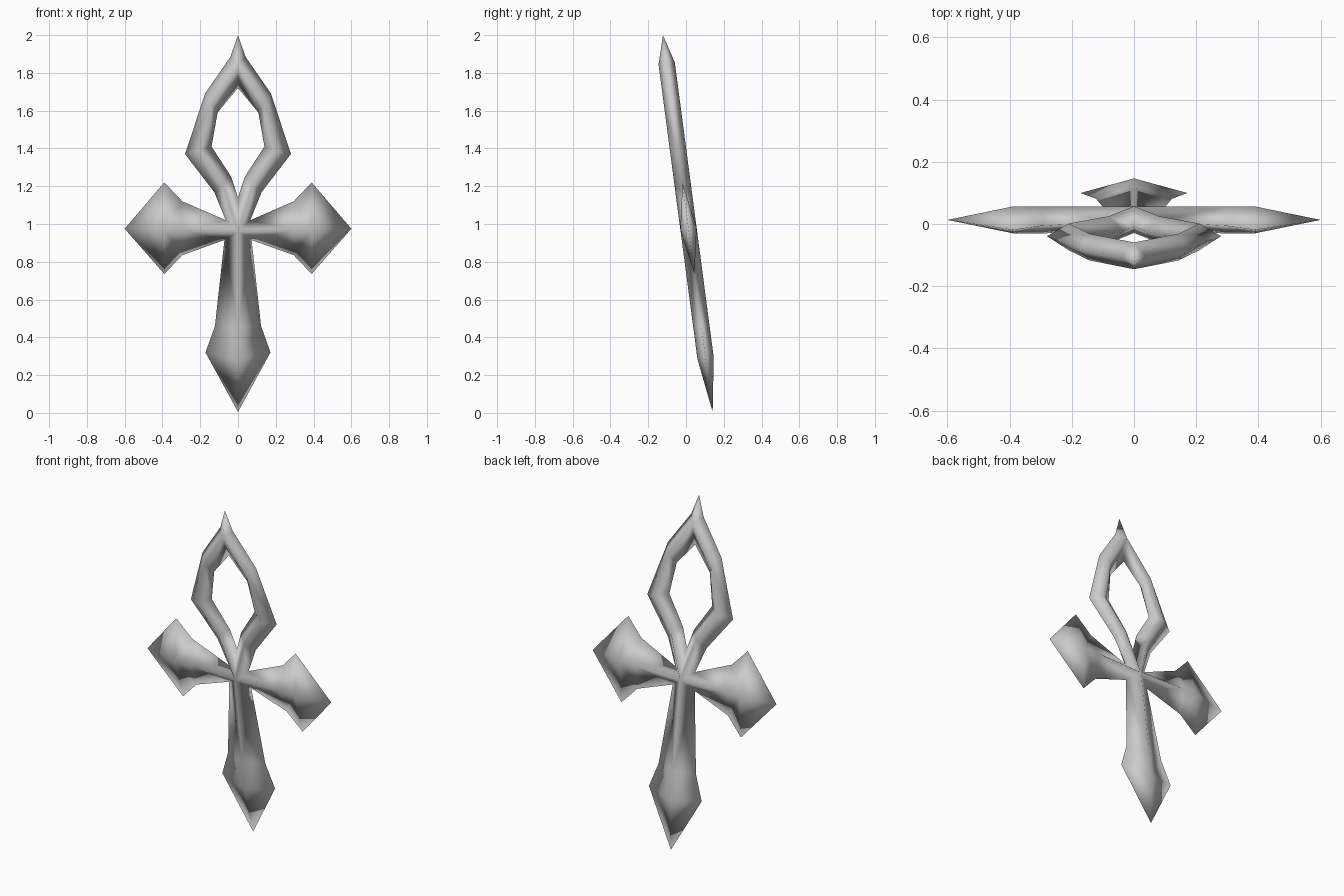
import bpy, bmesh

if "Cube" in bpy.data.objects:
    bpy.data.objects.remove(bpy.data.objects["Cube"])

HALF = 0.043              # half thickness at the central ridge
SLOPE, PIVOT = 0.132, 1.075   # the whole flat shape leans forward at the top
CENTRE = (0.0, 0.968)
UP, LOW = (0.065, 1.02), (0.072, 0.915)   # corners where the limbs meet

bm = bmesh.new()


def point(p, n, sign):
    """Place an (x, z) outline point at depth n on the leaning plane."""
    x, z = p
    return bm.verts.new((sign * x, n - SLOPE * (z - PIVOT), z + SLOPE * n))


def limb(stations, sign):
    """Loft diamond sections; each station is edge A, edge B, ridge, thickness."""
    for (a0, b0, r0, t0), (a1, b1, r1, t1) in zip(stations, stations[1:]):
        for e0, e1 in ((a0, a1), (b0, b1)):
            for side in (-1, 1):
                corners = [(e0, 0), (e1, 0), (r1, side * t1), (r0, side * t0)]
                unique = []
                for c in corners:
                    if c not in unique and not (c[1] == 0 and (c[0], 0) in unique):
                        unique.append(c)
                if len(unique) > 2:
                    bm.faces.new([point(p, n, sign) for p, n in unique])


def mirrored(p):
    return (-p[0], p[1])


# side arm with arrow-shaped end
tip = (0.6, 0.975)
arm = [(UP, LOW, CENTRE, HALF),
       ((0.295, 1.12), (0.295, 0.835), (0.295, 0.975), HALF),
       ((0.39, 1.22), (0.39, 0.735), (0.39, 0.975), HALF),
       (tip, tip, tip, 0)]

# half of the pointed loop
inner_top, ridge_top = (0.0, 1.72), (0.0, 1.85)
loop = [(UP, (0.0, 1.14), CENTRE, HALF),
        ((0.125, 1.168), (0.036, 1.25), (0.08, 1.21), HALF),
        ((0.28, 1.37), (0.14, 1.41), (0.21, 1.39), HALF),
        ((0.175, 1.69), (0.108, 1.59), (0.142, 1.64), HALF),
        ((0.04, 1.885), inner_top, ridge_top, HALF),
        ((0.0, 2.0), inner_top, ridge_top, HALF)]

# lower leg with spear point
foot = (0.0, 0.005)
leg = [(LOW, mirrored(LOW), CENTRE, HALF),
       ((0.122, 0.46), (-0.122, 0.46), (0.0, 0.46), HALF),
       ((0.172, 0.32), (-0.172, 0.32), (0.0, 0.29), HALF),
       (foot, foot, foot, 0)]

for s in (-1, 1):
    limb(arm, s)
    limb(loop, s)
limb(leg, 1)

# weld into one smooth solid
bmesh.ops.remove_doubles(bm, verts=bm.verts, dist=0.0005)
bmesh.ops.recalc_face_normals(bm, faces=bm.faces)
for f in bm.faces:
    f.smooth = True
mesh = bpy.data.meshes.new("looped_cross")
bm.to_mesh(mesh)
bm.free()
bpy.context.collection.objects.link(bpy.data.objects.new("looped_cross", mesh))
